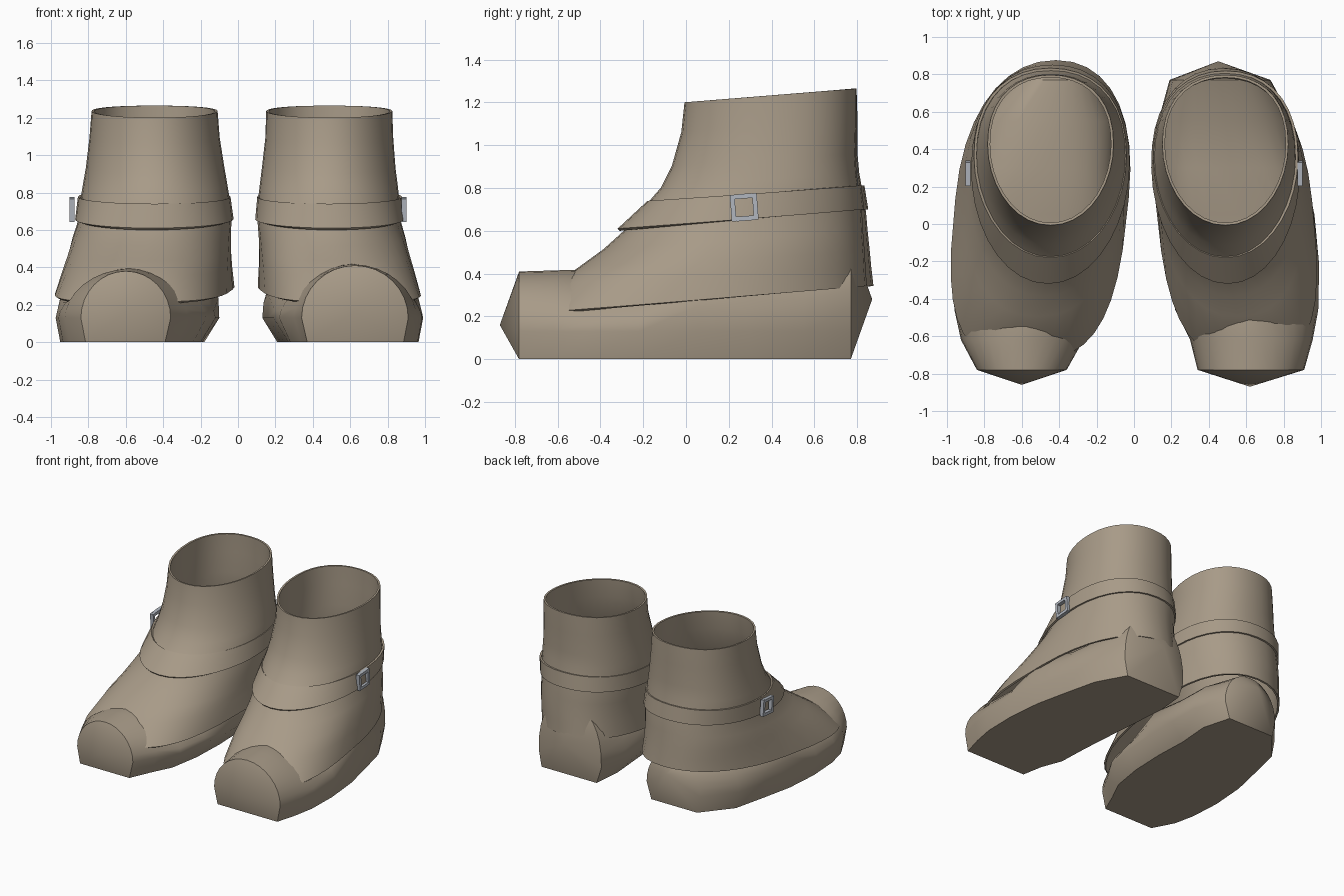
import bpy, bmesh, math
from mathutils import Vector, Matrix

cube = bpy.data.objects.get("Cube")
if cube:
    bpy.data.objects.remove(cube, do_unlink=True)


def make_material(name, rgb):
    mat = bpy.data.materials.new(name)
    mat.use_nodes = True
    mat.diffuse_color = (*rgb, 1)
    mat.node_tree.nodes["Principled BSDF"].inputs["Base Color"].default_value = (*rgb, 1)
    return mat


leather = make_material("tan leather", (0.39, 0.325, 0.245))
metal = make_material("grey metal", (0.44, 0.47, 0.52))


def finish(name, bm, mat, angle=40, wall=0):
    bmesh.ops.recalc_face_normals(bm, faces=bm.faces)
    mesh = bpy.data.meshes.new(name)
    bm.to_mesh(mesh)
    bm.free()
    mesh.materials.append(mat)
    obj = bpy.data.objects.new(name, mesh)
    bpy.context.collection.objects.link(obj)
    bpy.ops.object.select_all(action="DESELECT")
    obj.select_set(True)
    bpy.context.view_layer.objects.active = obj
    if wall:
        solid = obj.modifiers.new("wall", "SOLIDIFY")
        solid.thickness, solid.offset = wall, 0
        bpy.ops.object.modifier_apply(modifier=solid.name)
    bpy.ops.object.shade_smooth_by_angle(angle=math.radians(angle))


def loft(rings, tips=()):
    """Skin closed rings of points; tips optionally close both ends."""
    bm = bmesh.new()
    loops = [[bm.verts.new(p) for p in ring] for ring in rings]
    count = len(loops[0])
    for low, high in zip(loops, loops[1:]):
        for i in range(count):
            j = (i + 1) % count
            bm.faces.new((low[i], low[j], high[j], high[i]))
    for tip, loop in zip(tips, (loops[0], loops[-1])):
        point = bm.verts.new(tip)
        for i in range(count):
            bm.faces.new((loop[i], loop[(i + 1) % count], point))
    return bm


def power(value, exponent):
    return math.copysign(abs(value) ** (2 / exponent), value)


def oval(side, centre, half, front, back, z_front, z_back, skew=0, square=2.05):
    """Tilted egg-shaped ring around the leg, squarer towards the toes."""
    points = []
    for i in range(36):
        a = math.tau * i / 36
        exponent = square if math.sin(a) < 0 else 2.15
        t = power(math.sin(a), exponent)
        t += 0.08 * (1 - t * t)
        y = (front + back) / 2 + t * (back - front) / 2
        x = centre + half * power(math.cos(a), exponent) + skew * t * (back - front) / 2
        z = z_front + (z_back - z_front) * (t + 1) / 2
        points.append((side * x, y, z))
    return points


def foot_section(side, y, inner, outer, top, inset, exponent):
    """Flat-bottomed arch across the foot."""
    middle, half, hip = (inner + outer) / 2, (outer - inner) / 2, 0.13
    points = [(side * (inner + inset), y, 0), (side * (outer - 0.025), y, 0)]
    for i in range(17):
        a = math.pi * i / 16
        points.append((side * (middle + half * power(math.cos(a), exponent)), y,
                       hip + (top - hip) * power(math.sin(a), exponent)))
    return points


# centre, half width, front y, back y, front z, back z, skew, front squareness
SHAFT = [
    (0.488, 0.330, 0.0, 0.79, 1.2, 1.265),
    (0.488, 0.335, -0.015, 0.79, 1.06, 1.12),
    (0.485, 0.350, -0.06, 0.785, 0.9, 0.96),
    (0.485, 0.362, -0.11, 0.79, 0.8, 0.87),
    (0.485, 0.370, -0.17, 0.80, 0.73, 0.8),
    (0.488, 0.376, -0.28, 0.815, 0.6, 0.69, -0.02),
    (0.505, 0.385, -0.38, 0.82, 0.51, 0.6, -0.04, 2.2),
    (0.518, 0.393, -0.49, 0.828, 0.43, 0.5, -0.06, 2.4),
    (0.528, 0.400, -0.60, 0.832, 0.35, 0.43, -0.08, 2.7),
    (0.540, 0.412, -0.72, 0.838, 0.21, 0.342, -0.1, 3.2),
]
STRAP = [
    (0.490, 0.380, -0.175, 0.812, 0.735, 0.812),
    (0.490, 0.390, -0.315, 0.826, 0.605, 0.7, -0.02),
]

# y, inner x, outer x, top z, inner sole inset, squareness
FEET = {
    "left": [
        (-0.78, 0.34, 0.91, 0.41, 0.03, 2.0),
        (-0.62, 0.30, 0.955, 0.415, 0.04, 1.9),
        (-0.46, 0.22, 0.985, 0.42, 0.06, 1.6),
        (-0.22, 0.19, 0.99, 0.37, 0.08, 1.8),
        (0.05, 0.16, 0.965, 0.42, 0.09, 3.6),
        (0.30, 0.13, 0.91, 0.44, 0.1, 2.4),
        (0.55, 0.13, 0.85, 0.48, 0.08, 2.2),
        (0.77, 0.19, 0.73, 0.56, 0.04, 2.4),
    ],
    "right": [
        (-0.78, 0.36, 0.84, 0.38, 0.03, 2.0),
        (-0.62, 0.27, 0.925, 0.39, 0.05, 1.9),
        (-0.46, 0.17, 0.96, 0.40, 0.07, 1.6),
        (-0.22, 0.12, 0.975, 0.37, 0.08, 1.8),
        (0.05, 0.10, 0.955, 0.41, 0.09, 3.4),
        (0.30, 0.10, 0.90, 0.42, 0.1, 2.4),
        (0.55, 0.10, 0.84, 0.42, 0.08, 2.2),
        (0.77, 0.20, 0.66, 0.40, 0.04, 2.1),
    ],
}
TIPS = {
    "left": [(0.62, -0.87, 0.16), (0.45, 0.87, 0.28)],
    "right": [(0.60, -0.86, 0.16), (0.43, 0.86, 0.28)],
}


def build_boot(label, side, shift, grow):
    def rings(table):
        result = []
        for centre, half, front, back, z_front, *rest in table:
            extra = grow * max(0, 1.2 - z_front)
            result.append(oval(side, centre + shift, half + extra, front,
                               back + extra * 0.7, z_front, *rest))
        return result

    # Open leg and flared upper, then the ankle strap, both with a thin wall
    finish(label + "_boot_upper", loft(rings(SHAFT)), leather, 50, 0.014)
    finish(label + "_ankle_strap", loft(rings(STRAP)), leather, 50, 0.014)

    # Closed foot with pointed toe and heel
    sections = [foot_section(side, *row) for row in FEET[label]]
    tips = [(side * x, y, z) for x, y, z in TIPS[label]]
    finish(label + "_foot", loft(sections, tips), leather)

    # Square buckle frame on the outer side of the strap
    bm = bmesh.new()
    tilt = Matrix.Rotation(math.radians(4.5), 4, "X")
    place = Matrix.Translation((side * 0.888, 0.272, 0.71)) @ tilt
    for sign in (-1, 1):
        for offset, size in (((0, sign * 0.052, 0), (0.028, 0.022, 0.124)),
                             ((0, 0, sign * 0.052), (0.028, 0.084, 0.022))):
            scale = Matrix.Diagonal((*size, 1))
            bmesh.ops.create_cube(bm, size=1, matrix=place @ Matrix.Translation(Vector(offset)) @ scale)
    finish(label + "_buckle", bm, metal, 30)


build_boot("left", 1, 0, 0)
build_boot("right", -1, -0.042, 0.045)
